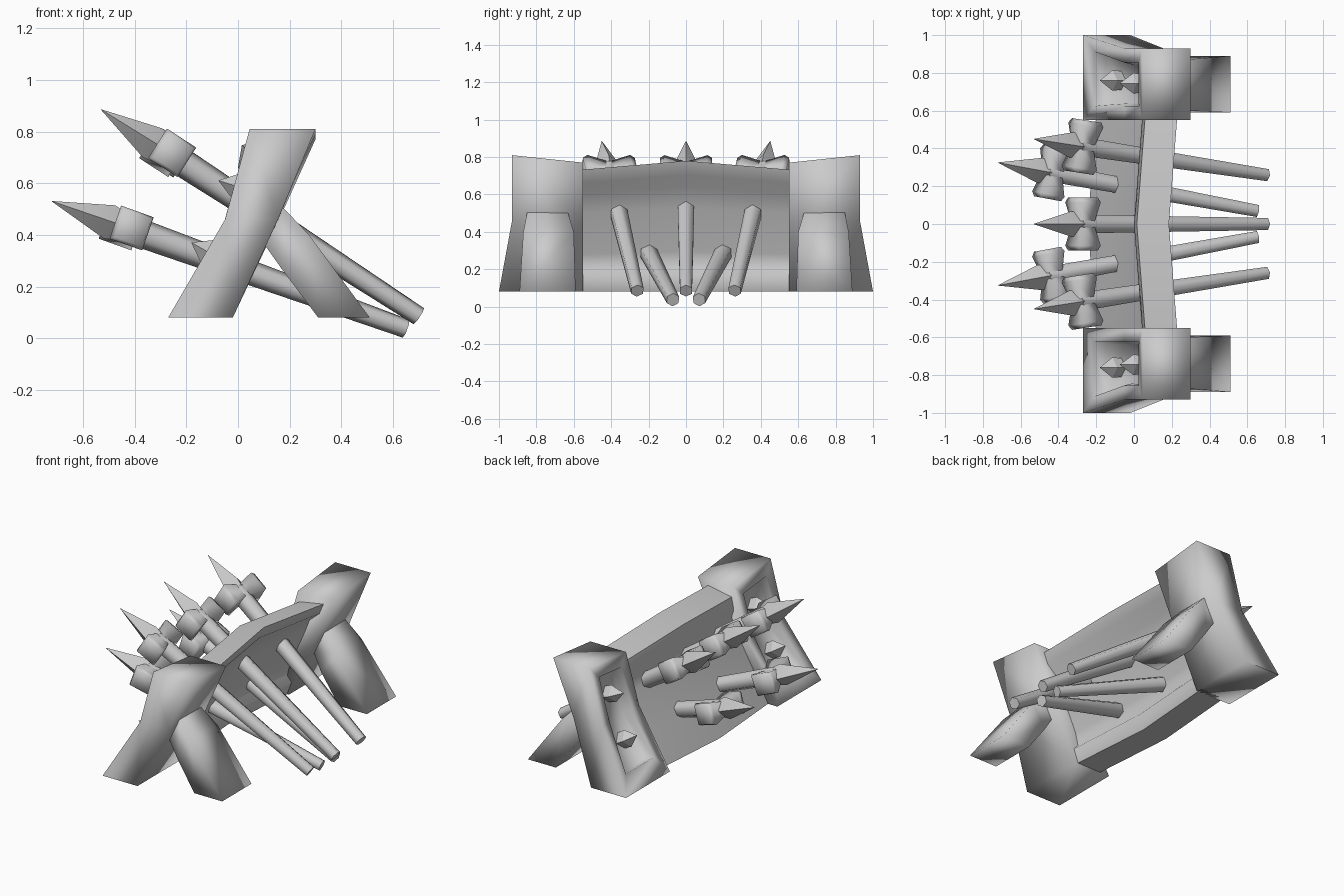
import bpy, bmesh, math
from mathutils import Vector

if "Cube" in bpy.data.objects:
    bpy.data.objects.remove(bpy.data.objects["Cube"])

grey = bpy.data.materials.new("plain_grey")
grey.use_nodes = True
COLOUR = (0.6, 0.6, 0.6, 1)
grey.diffuse_color = COLOUR
grey.node_tree.nodes["Principled BSDF"].inputs["Base Color"].default_value = COLOUR


def finish(bm, name, angle=100):
    """Turn a bmesh into a shaded object."""
    bmesh.ops.recalc_face_normals(bm, faces=bm.faces)
    mesh = bpy.data.meshes.new(name)
    bm.to_mesh(mesh)
    bm.free()
    mesh.materials.append(grey)
    obj = bpy.data.objects.new(name, mesh)
    bpy.context.collection.objects.link(obj)
    bpy.ops.object.select_all(action='DESELECT')
    obj.select_set(True)
    bpy.context.view_layer.objects.active = obj
    bpy.ops.object.shade_smooth_by_angle(angle=math.radians(angle))


def loft(bm, rings):
    """Skin a list of rings and cap both ends; returns the side faces per segment."""
    loops = [[bm.verts.new(p) for p in ring] for ring in rings]
    n = len(loops[0])
    sides = []
    for a, b in zip(loops, loops[1:]):
        sides.append([bm.faces.new((a[i], a[(i + 1) % n], b[(i + 1) % n], b[i])) for i in range(n)])
    bm.faces.new(loops[0][::-1])
    bm.faces.new(loops[-1])
    return sides


def round_rings(origin, frame, stations, sides):
    """Polygon rings, one corner upward, at (distance, radius) stations along the axis."""
    axis, lateral, up = frame
    rings = []
    for d, r in stations:
        ring = []
        for i in range(sides):
            a = math.tau * i / sides
            ring.append(origin + axis * d + (lateral * math.sin(a) + up * math.cos(a)) * r)
        rings.append(ring)
    return rings


def make_frame(axis):
    axis = axis.normalized()
    lateral = Vector((0, 0, 1)).cross(axis).normalized()
    return axis, lateral, axis.cross(lateral)


# End posts: leaning, flared at the foot, recessed on the front face
def post(side, label):
    bm = bmesh.new()
    rings = []
    for x0, x1, outer, z_in, z_out in ((-0.27, -0.02, 1.0, 0.08, 0.08),
                                       (-0.05, 0.155, 0.93, 0.45, 0.46),
                                       (0.045, 0.30, 0.93, 0.77, 0.81)):
        rings.append([(x0, side * 0.55, z_in), (x1, side * 0.55, z_in),
                      (x1, side * outer, z_out), (x0, side * outer, z_out)])
    segments = loft(bm, rings)
    bmesh.ops.recalc_face_normals(bm, faces=bm.faces)
    front = [seg[3] for seg in segments]
    bmesh.ops.inset_region(bm, faces=front, thickness=0.075, use_even_offset=True)
    for v in {v for f in front for v in f.verts if v.co.z < 0.3}:
        v.co += Vector((0.024, 0, 0.04))
    bmesh.ops.inset_region(bm, faces=front, thickness=0.015, depth=-0.06)
    finish(bm, label + "_post")


# Rear struts: bent legs bracing each post
def strut(side, label):
    bm = bmesh.new()
    rings = []
    for xt, zt, xb, zb, inner, outer in ((0.08, 0.54, 0.0, 0.34, 0.63, 0.85),
                                         (0.18, 0.50, 0.09, 0.38, 0.63, 0.85),
                                         (0.275, 0.40, 0.175, 0.26, 0.60, 0.87),
                                         (0.51, 0.08, 0.31, 0.08, 0.59, 0.89)):
        rings.append([(xt, side * inner, zt), (xt, side * outer, zt),
                      (xb, side * outer, zb), (xb, side * inner, zb)])
    loft(bm, rings)
    finish(bm, label + "_strut")


# Pointed studs set in the post recess
def stud(side, label, level, tip, normal):
    bm = bmesh.new()
    frame = make_frame(-Vector(normal))
    tip = Vector((tip[0], side * tip[1], tip[2]))
    loft(bm, round_rings(tip, frame, ((0, 0.001), (0.075, 0.054), (0.13, 0.05)), 4))
    finish(bm, f"{label}_{level}_stud", 25)


for side, label in ((1, "left"), (-1, "right")):
    post(side, label)
    strut(side, label)
    stud(side, label, "lower", (-0.18, 0.76, 0.37), (-0.87, 0, 0.49))
    stud(side, label, "upper", (-0.075, 0.745, 0.61), (-0.95, 0, 0.3))

# Wall: hollowed profile with top and bottom rims, bowed at the middle
PROFILE = ((-0.20, 0.08), (-0.09, 0.28), (0.035, 0.50), (0.06, 0.57), (0.045, 0.62),
           (0.06, 0.70), (0.23, 0.73), (0.20, 0.66), (0.13, 0.60), (0.09, 0.50),
           (-0.01, 0.28), (-0.03, 0.20), (0.0, 0.165), (-0.03, 0.08))
bm = bmesh.new()
wall_rings = []
for y in (-0.58, 0, 0.58):
    bow = 0 if y else 1
    wall_rings.append([(x - 0.045 * bow, y, z + 0.05 * bow * (z - 0.08) / 0.65) for x, z in PROFILE])
loft(bm, wall_rings)
finish(bm, "wall", 60)


# Spears: tapered shaft, pyramid point, flared crosspiece
def spear(name, tip, tail):
    tip, tail = Vector(tip), Vector(tail)
    frame = make_frame(tail - tip)
    axis, lateral, up = frame
    length = (tail - tip).length
    bm = bmesh.new()
    loft(bm, round_rings(tip, frame, ((0.28, 0.057), (length, 0.037)), 6))
    finish(bm, name + "_shaft", 70)
    bm = bmesh.new()
    loft(bm, round_rings(tip, frame, ((0, 0.001), (0.24, 0.068), (0.32, 0.05)), 4))
    finish(bm, name + "_point", 30)
    bm = bmesh.new()
    centre = tip + axis * 0.31
    rings = []
    for offset, half in ((-0.14, 0.057), (-0.115, 0.068), (0, 0.042), (0.115, 0.068), (0.14, 0.057)):
        rings.append([centre + lateral * offset + axis * half * a + up * half * u
                      for a, u in ((-1, -1), (1, -1), (1, 1), (-1, 1))])
    loft(bm, rings)
    finish(bm, name + "_crosspiece")


spear("middle_spear", (-0.53, 0, 0.885), (0.70, 0, 0.085))
for side, label in ((1, "left"), (-1, "right")):
    spear(label + "_upper_spear", (-0.53, side * 0.45, 0.885), (0.70, side * 0.26, 0.085))
    spear(label + "_lower_spear", (-0.72, side * 0.325, 0.53), (0.65, side * 0.07, 0.037))
